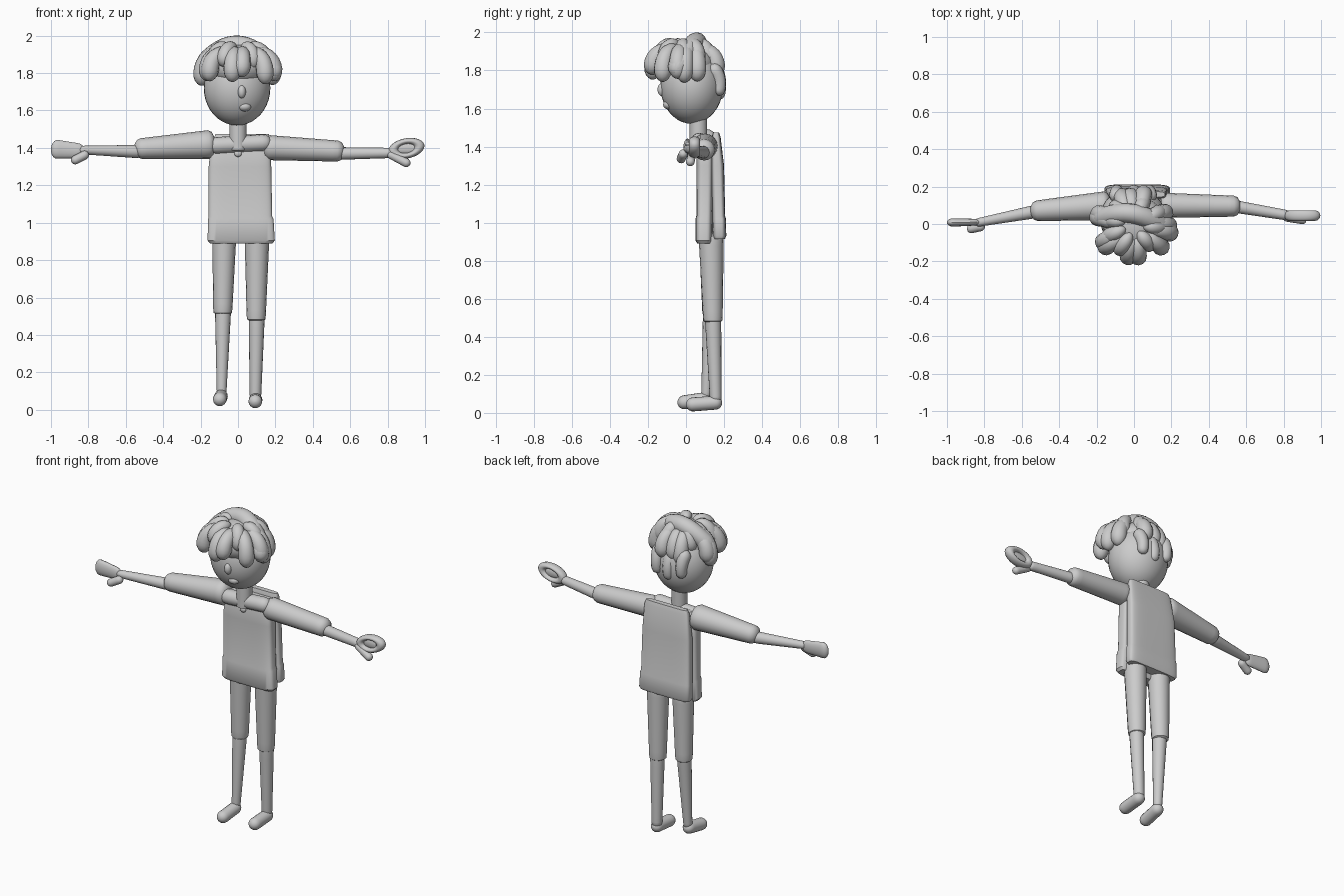
import bpy, bmesh, math, random
from mathutils import Vector

cube = bpy.data.objects.get("Cube")
if cube:
    bpy.data.objects.remove(cube)
random.seed(4)

grey = bpy.data.materials.new("plain_grey")
grey.use_nodes = True
GREY = (0.6, 0.6, 0.6, 1)
grey.diffuse_color = GREY
grey.node_tree.nodes["Principled BSDF"].inputs["Base Color"].default_value = GREY


def finish(obj, name, angle=40):
    obj.name = obj.data.name = name
    obj.data.materials.clear()
    obj.data.materials.append(grey)
    bpy.ops.object.select_all(action='DESELECT')
    bpy.context.view_layer.objects.active = obj
    obj.select_set(True)
    bpy.ops.object.shade_smooth_by_angle(angle=math.radians(angle))
    return obj


def loft(name, rings, angle=40):
    """Skin a list of equal rings and close both ends."""
    bm = bmesh.new()
    loops = [[bm.verts.new(p) for p in ring] for ring in rings]
    n = len(loops[0])
    for low, high in zip(loops, loops[1:]):
        for i in range(n):
            j = (i + 1) % n
            bm.faces.new((low[i], low[j], high[j], high[i]))
    bm.faces.new(loops[0])
    bm.faces.new(loops[-1])
    bmesh.ops.recalc_face_normals(bm, faces=bm.faces)
    mesh = bpy.data.meshes.new(name)
    bm.to_mesh(mesh)
    bm.free()
    obj = bpy.data.objects.new(name, mesh)
    bpy.context.collection.objects.link(obj)
    return finish(obj, name, angle)


def tube(name, a, c, r0, r1, b=None, cap=None, squash=1, steps=16, sides=16):
    """Tapered round-ended tube from a to c, bent towards b if given."""
    a, c = Vector(a), Vector(c)
    mid = (a + c) / 2
    b = Vector(b) if b else mid
    bend = (b - a).cross(c - a)
    axis = (c - a).normalized()
    if bend.length < 1e-5:
        bend = axis.cross(Vector((1, 0, 0) if abs(axis.z) > 0.8 else (0, 0, 1)))
    bend.normalize()
    length = ((b - a).length + (c - b).length + (c - a).length) / 2
    rings = []
    for k in range(steps + 1):
        t = (1 - math.cos(math.pi * k / steps)) / 2
        centre = a * (1 - t) ** 2 + b * 2 * t * (1 - t) + c * t * t
        tangent = ((b - a) * (1 - t) + (c - b) * t).normalized()
        side = bend.cross(tangent)
        r = r0 + (r1 - r0) * t
        u = min(min(t, 1 - t) * length / (cap or r), 1)
        r *= max(math.sqrt(1 - (1 - u) ** 2), 0.03)
        rings.append([centre + side * r * math.cos(w) + bend * r * squash * math.sin(w)
                      for w in (2 * math.pi * i / sides for i in range(sides))])
    return loft(name, rings)


def ball(name, centre, radii):
    bpy.ops.mesh.primitive_uv_sphere_add(segments=32, ring_count=20, location=centre)
    obj = bpy.context.object
    obj.scale = radii
    return finish(obj, name)


def panel(name, levels, power=0.45):
    """Rounded slab; each level is z, x min, x max, y min, y max."""
    def soft(v):
        return math.copysign(abs(v) ** power, v)
    rings = []
    for z, x0, x1, y0, y1 in levels:
        ring = []
        for i in range(40):
            w = 2 * math.pi * (i + 0.5) / 40
            ring.append(((x0 + x1) / 2 + (x1 - x0) / 2 * soft(math.cos(w)),
                         (y0 + y1) / 2 + (y1 - y0) / 2 * soft(math.sin(w)), z))
        rings.append(ring)
    return loft(name, rings, 35)


# Head, face and neck
ball("head", (-0.005, 0.03, 1.72), (0.178, 0.165, 0.2))
tube("neck", (0, 0.065, 1.38), (0, 0.065, 1.6), 0.046, 0.046, cap=0.01)
ball("nose", (0.02, -0.125, 1.7), (0.022, 0.025, 0.035))
ball("mouth", (0.035, -0.09, 1.62), (0.035, 0.03, 0.025))

# Shirt: front and back panels, collar and button
panel("shirt_front", [(0.89, -0.15, 0.185, 0.06, 0.13), (0.905, -0.163, 0.197, 0.05, 0.138),
                      (1.02, -0.16, 0.19, 0.05, 0.14), (1.035, -0.157, 0.183, 0.054, 0.14),
                      (1.3, -0.157, 0.178, 0.054, 0.145), (1.42, -0.145, 0.17, 0.055, 0.145),
                      (1.45, -0.12, 0.15, 0.07, 0.14)])
panel("shirt_back", [(0.915, -0.15, 0.185, 0.145, 0.205), (0.93, -0.158, 0.193, 0.14, 0.212),
                     (1.02, -0.157, 0.188, 0.138, 0.21), (1.035, -0.155, 0.183, 0.138, 0.206),
                     (1.3, -0.15, 0.178, 0.13, 0.2), (1.45, -0.13, 0.172, 0.135, 0.182),
                     (1.475, -0.12, 0.165, 0.142, 0.174)])
tube("collar", (-0.16, 0.07, 1.41), (0.18, 0.07, 1.43), 0.045, 0.045)
ball("button", (0, 0.05, 1.37), (0.02, 0.012, 0.018))

# Arms
tube("right_upper_arm", (-0.12, 0.1, 1.42), (-0.555, 0.068, 1.394), 0.079, 0.053, cap=0.035)
tube("right_forearm", (-0.52, 0.068, 1.38), (-0.85, 0.005, 1.389), 0.036, 0.022, cap=0.02)
tube("left_upper_arm", (0.13, 0.1, 1.403), (0.57, 0.095, 1.381), 0.068, 0.055, cap=0.035)
tube("left_forearm", (0.53, 0.095, 1.37), (0.83, 0.045, 1.373), 0.034, 0.027, cap=0.02)

# Hands: a closed mitten and a looped grip
tube("right_hand", (-1, 0.008, 1.395), (-0.82, 0.01, 1.382), 0.053, 0.037, cap=0.035, squash=0.45)
tube("right_thumb", (-0.89, -0.03, 1.325), (-0.8, -0.01, 1.372), 0.024, 0.024)
bpy.ops.mesh.primitive_torus_add(major_segments=32, minor_segments=12, major_radius=0.07,
                                 minor_radius=0.028, location=(0.9, 0.045, 1.397),
                                 rotation=(math.pi / 2, -0.2, 0))
left_grip = bpy.context.object
left_grip.scale = (1, 0.55, 1)
finish(left_grip, "left_hand")
ball("left_palm", (0.9, 0.045, 1.397), (0.075, 0.014, 0.03))
tube("left_thumb", (0.8, 0.035, 1.37), (0.92, 0.02, 1.31), 0.02, 0.024)

# Legs
tube("right_thigh", (-0.073, 0.132, 0.95), (-0.082, 0.137, 0.5), 0.065, 0.05, cap=0.025)
tube("right_shin", (-0.08, 0.132, 0.53), (-0.088, 0.105, 0.07), 0.043, 0.025, cap=0.02)
tube("left_thigh", (0.102, 0.132, 0.95), (0.097, 0.142, 0.465), 0.067, 0.05, cap=0.025)
tube("left_shin", (0.1, 0.142, 0.5), (0.093, 0.157, 0.05), 0.043, 0.03, cap=0.02)

# Feet
tube("right_foot", (-0.088, 0.135, 0.078), (-0.1, -0.045, 0.05), 0.036, 0.037)
tube("left_foot", (0.095, 0.19, 0.056), (0.092, 0, 0.042), 0.036, 0.037)

# Hair: filled cap, rows of curls around it, and a large sweeping lock
ball("hair_cap", (0, 0.0, 1.835), (0.165, 0.155, 0.115))


def curl_row(name, count, r, reach, top, bottom, turn):
    for k in range(count):
        w = 2 * math.pi * k / count + turn
        x, y = math.cos(w), math.sin(w)
        out = reach * random.uniform(0.92, 1.05)
        depth = 0.92 if y < 0 else 0.82
        swirl = random.uniform(-0.05, 0.05)
        low = bottom + random.uniform(-0.015, 0.025) - 0.03 * abs(x)

        def place(f, z, s=0):
            return (x * out * f - y * s, y * out * f * depth - x * -s, z)
        tube(f"{name}_{k + 1}", place(0.35, top), place(0.98, low, swirl),
             r * 0.8, r * 1.1, b=place(1.12, top + 0.005, swirl), sides=12, cap=r * 1.3)


curl_row("lower_curl", 13, 0.046, 0.19, 1.91, 1.765, 0.2)
curl_row("upper_curl", 8, 0.042, 0.15, 1.94, 1.84, 0.5)
tube("sweeping_lock", (-0.2, 0.02, 1.83), (0.215, -0.07, 1.78), 0.05, 0.055, b=(0.01, 0.13, 2.09), steps=24)

# Loose curls at the nape
for k, (x, z) in enumerate([(-0.09, 1.74), (0, 1.71), (0.08, 1.73)]):
    tube(f"nape_curl_{k + 1}", (x * 1.1, 0.13, z + 0.1), (x, 0.165, z - 0.06), 0.04, 0.03,
         b=(x, 0.2, z + 0.02), sides=12)
